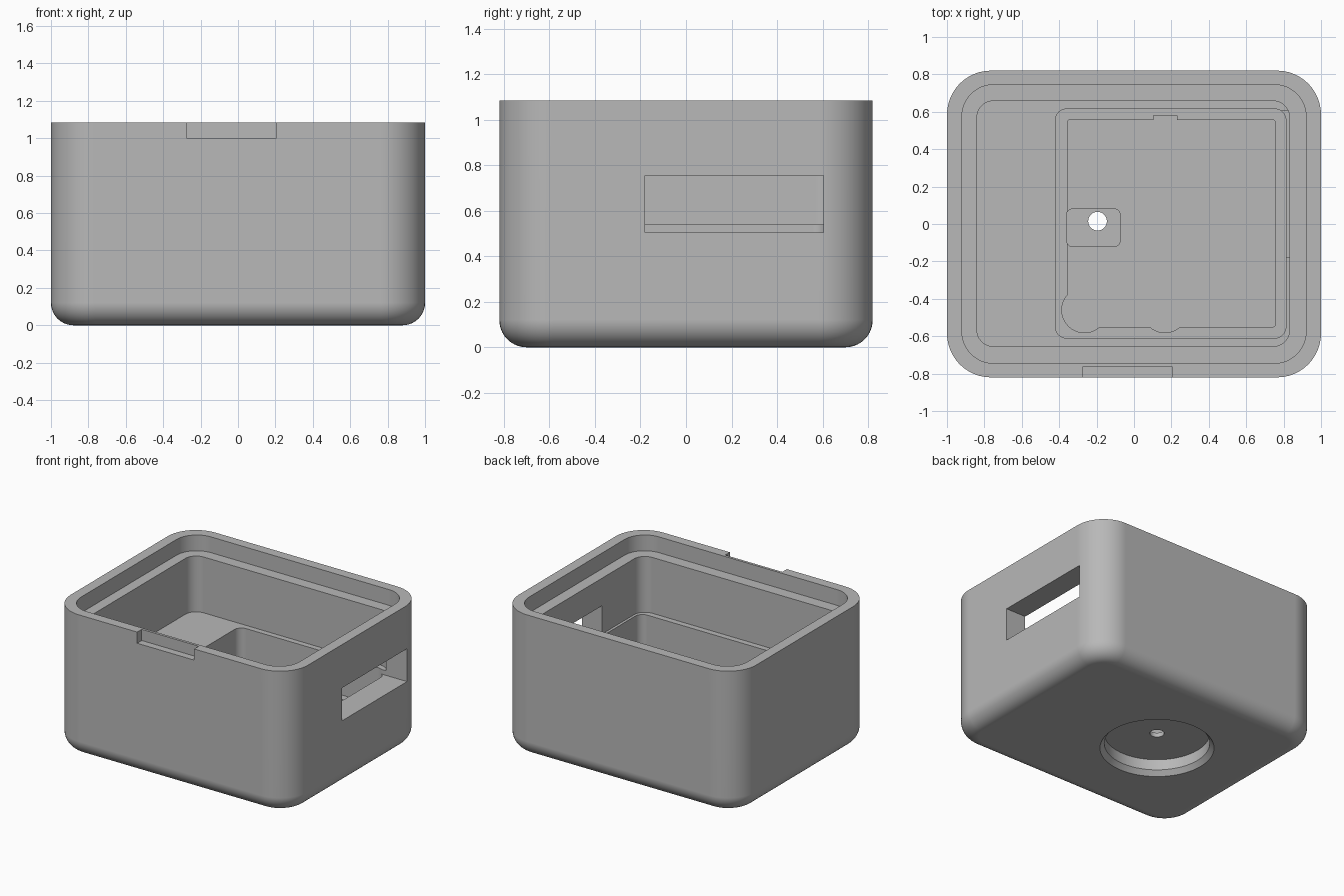
import bpy, bmesh, math

cube = bpy.data.objects.get("Cube")
if cube:
    bpy.data.objects.remove(cube, do_unlink=True)

grey = bpy.data.materials.new("plain_grey")
grey.use_nodes = True
colour = (0.48, 0.48, 0.48, 1)
grey.diffuse_color = colour
grey.node_tree.nodes["Principled BSDF"].inputs["Base Color"].default_value = colour


def rounded_rect(x0, x1, y0, y1, r, steps=12):
    """Counter-clockwise outline; a zero radius gives plain corners."""
    if r <= 0:
        return [(x1, y1), (x0, y1), (x0, y0), (x1, y0)]
    centres = [(x1 - r, y1 - r), (x0 + r, y1 - r), (x0 + r, y0 + r), (x1 - r, y0 + r)]
    pts = []
    for q, (cx, cy) in enumerate(centres):
        for i in range(steps + 1):
            a = math.pi / 2 * (q + i / steps)
            pts.append((cx + r * math.cos(a), cy + r * math.sin(a)))
    return pts


def circle(cx, cy, r, n=64):
    return [(cx + r * math.cos(2 * math.pi * i / n), cy + r * math.sin(2 * math.pi * i / n))
            for i in range(n)]


def loft(name, sections):
    """Closed solid through (z, outline) sections, bottom to top."""
    bm = bmesh.new()
    rings = [[bm.verts.new((x, y, z)) for x, y in pts] for z, pts in sections]
    n = len(rings[0])
    for low, high in zip(rings, rings[1:]):
        for i in range(n):
            j = (i + 1) % n
            bm.faces.new((low[i], low[j], high[j], high[i]))
    bm.faces.new(rings[0][::-1])
    bm.faces.new(rings[-1])
    mesh = bpy.data.meshes.new(name)
    bm.to_mesh(mesh)
    bm.free()
    mesh.materials.append(grey)
    obj = bpy.data.objects.new(name, mesh)
    bpy.context.collection.objects.link(obj)
    return obj


def prism(name, z0, z1, outline):
    return loft(name, [(z0, outline), (z1, outline)])


# Outer shell with rounded corners and a filleted underside
height, fillet, corner = 1.085, 0.12, 0.235
sections = []
for i in range(11):
    a = math.pi / 2 * i / 10
    inset = fillet * (1 - math.sin(a))
    sections.append((fillet * (1 - math.cos(a)),
                     rounded_rect(-1 + inset, 1 - inset, -0.82 + inset, 0.82 - inset,
                                  corner - inset)))
sections.append((height, rounded_rect(-1, 1, -0.82, 0.82, corner)))
box = loft("enclosure_base", sections)

top = 1.2
board_floor, well_floor, pad_floor = 0.25, 0.19, 0.15
bulge_top = 0.3
hole = (-0.195, 0.015)

cutters = [
    # Stepped cavities, widest first
    prism("lid_recess", 0.965, top, rounded_rect(-0.92, 0.92, -0.745, 0.745, 0.17)),
    prism("upper_cavity", 0.54, top, rounded_rect(-0.84, 0.832, -0.655, 0.658, 0.09)),
    prism("board_pocket", board_floor, top, rounded_rect(-0.42, 0.812, -0.61, 0.615, 0.06)),
    prism("deep_well", well_floor, top, rounded_rect(-0.355, 0.755, -0.55, 0.557, 0.012, 3)),
    # Clearances at the rim of the deep well
    prism("corner_bulge", well_floor, bulge_top, circle(-0.265, -0.46, 0.121)),
    prism("front_bulge", well_floor, bulge_top, circle(0.165, -0.46, 0.121)),
    prism("back_tab", well_floor, bulge_top, rounded_rect(0.105, 0.23, 0.4, 0.58, 0)),
    prism("pad_pocket", pad_floor, bulge_top, rounded_rect(-0.36, -0.075, -0.12, 0.08, 0.03, 6)),
    # Side port and front pry notch
    prism("side_port", 0.505, 0.755, rounded_rect(0.77, 1.1, -0.18, 0.605, 0)),
    prism("pry_notch", 1.0, top, rounded_rect(-0.275, 0.205, -0.9, -0.765, 0)),
    # Chamfered round recess underneath, and the through hole
    loft("foot_recess", [(-0.036, circle(*hole, 0.425)), (0.036, circle(*hole, 0.365)),
                         (0.117, circle(*hole, 0.365))]),
    prism("screw_hole", -0.1, 0.4, circle(*hole, 0.05, 32)),
]

bpy.ops.object.select_all(action="DESELECT")
box.select_set(True)
bpy.context.view_layer.objects.active = box
for cutter in cutters:
    mod = box.modifiers.new(cutter.name, "BOOLEAN")
    mod.operation = "DIFFERENCE"
    mod.solver = "EXACT"
    mod.object = cutter
    bpy.ops.object.modifier_apply(modifier=mod.name)
    bpy.data.objects.remove(cutter, do_unlink=True)

# Smooth rounded walls, crisp edges, flat-looking large faces
bpy.ops.object.shade_smooth_by_angle(angle=math.radians(30))
normals = box.modifiers.new("even_normals", "WEIGHTED_NORMAL")
normals.keep_sharp = True
